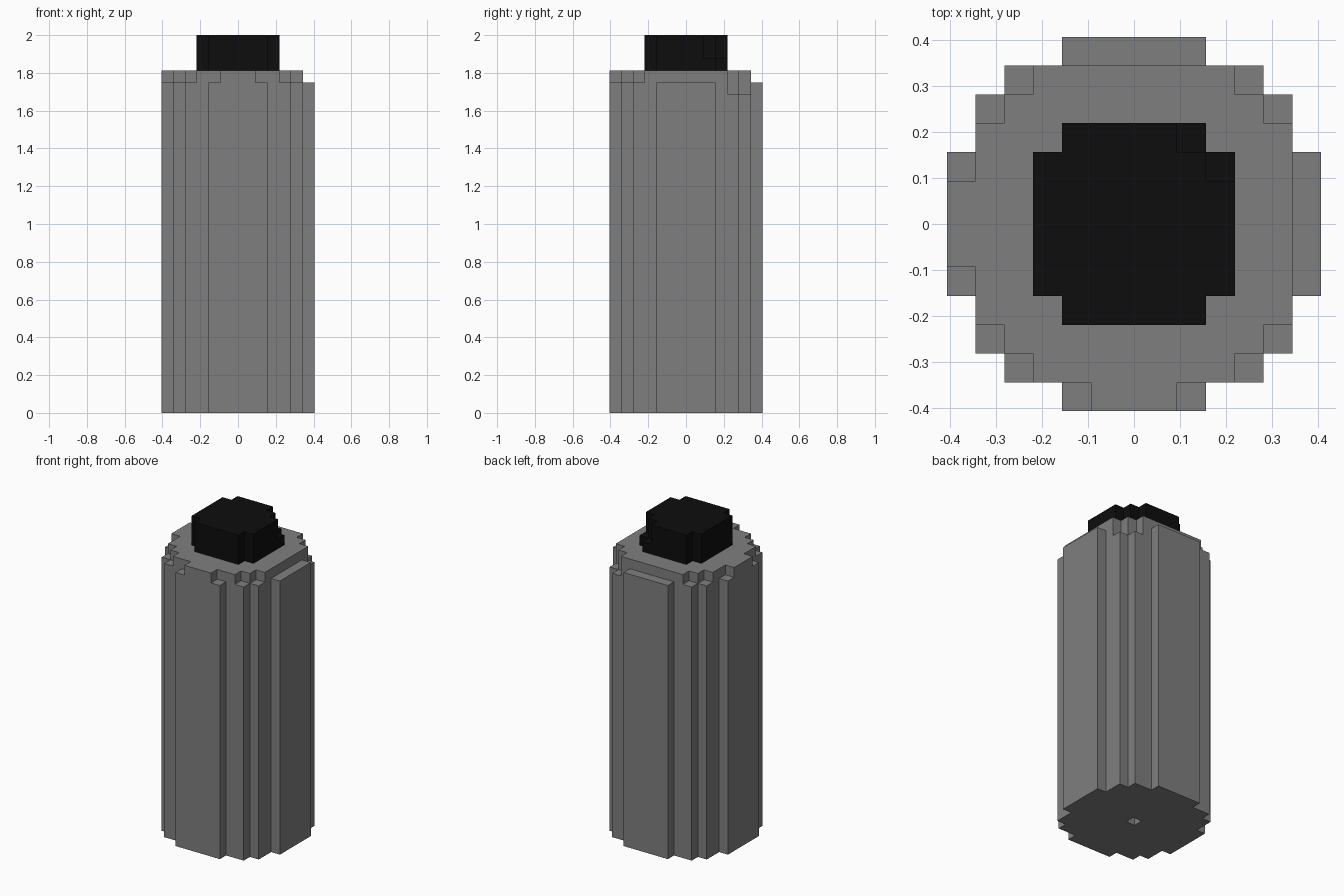
import bpy
import bmesh
import math

old = bpy.data.objects.get("Cube")
if old:
    bpy.data.objects.remove(old, do_unlink=True)

U = 1 / 16  # edge of one block


def material(name, value):
    mat = bpy.data.materials.new(name)
    mat.use_nodes = True
    colour = (value, value, value, 1)
    mat.diffuse_color = colour
    bsdf = mat.node_tree.nodes["Principled BSDF"]
    bsdf.inputs["Base Color"].default_value = colour
    bsdf.inputs["Roughness"].default_value = 0.9
    return mat


def disc(half_widths):
    """Cells of a stepped disc, from the half width of each row."""
    return {(i, j) for j in range(-len(half_widths) + 1, len(half_widths))
            for i in range(-half_widths[abs(j)], half_widths[abs(j)] + 1)}


def block_part(name, cells, low, high, mat, skip_top=(), floor=True):
    """Join square columns that run from low(i, j) to high(i, j)."""
    bm = bmesh.new()

    def face(points):
        bm.faces.new([bm.verts.new([c * U for c in p]) for p in points])

    for i, j in cells:
        lo, hi = low(i, j), high(i, j)
        h = 0.5
        ring = [(i - h, j - h), (i + h, j - h), (i + h, j + h), (i - h, j + h)]
        if (i, j) not in skip_top:
            face([(x, y, hi) for x, y in ring])
        if floor:
            face([(x, y, lo) for x, y in reversed(ring)])
        # walls only where the neighbouring column leaves them bare
        for k, (di, dj) in enumerate([(0, -1), (1, 0), (0, 1), (-1, 0)]):
            a, b = ring[k], ring[(k + 1) % 4]
            n = (i + di, j + dj)
            if n in cells:
                spans = [(lo, min(hi, low(*n))), (max(lo, high(*n)), hi)]
            else:
                spans = [(lo, hi)]
            for z0, z1 in spans:
                if z1 > z0:
                    face([(*a, z0), (*b, z0), (*b, z1), (*a, z1)])

    # merge coplanar faces into clean panels
    bmesh.ops.remove_doubles(bm, verts=bm.verts, dist=U / 100)
    bmesh.ops.dissolve_limit(bm, angle_limit=math.radians(1),
                             verts=bm.verts, edges=bm.edges)
    mesh = bpy.data.meshes.new(name)
    bm.to_mesh(mesh)
    bm.free()
    mesh.materials.append(mat)
    obj = bpy.data.objects.new(name, mesh)
    bpy.context.collection.objects.link(obj)
    return obj


# Body: full height inside, chipped down around the rim
def body_top(i, j):
    if {abs(i), abs(j)} == {4, 5}:
        return 27 if i > 0 and j > 0 else 28
    if i == 6 or j == 6 or {abs(i), abs(j)} == {2, 6}:
        return 28
    return 29


# Small square socket in the middle of the base
def body_bottom(i, j):
    return 1 if (i, j) == (0, 0) else 0


# Cap: chipped on one corner
def cap_top(i, j):
    return 30 if (i, j) in {(2, 3), (3, 2)} else 32


grey = material("mid grey", 0.212)
black = material("soft black", 0.004)
body_cells = disc([6, 6, 6, 5, 5, 4, 2])
cap_cells = disc([3, 3, 3, 2])

block_part("body", body_cells, body_bottom, body_top, grey, skip_top=cap_cells)
block_part("cap", cap_cells, lambda i, j: 29, cap_top, black, floor=False)
